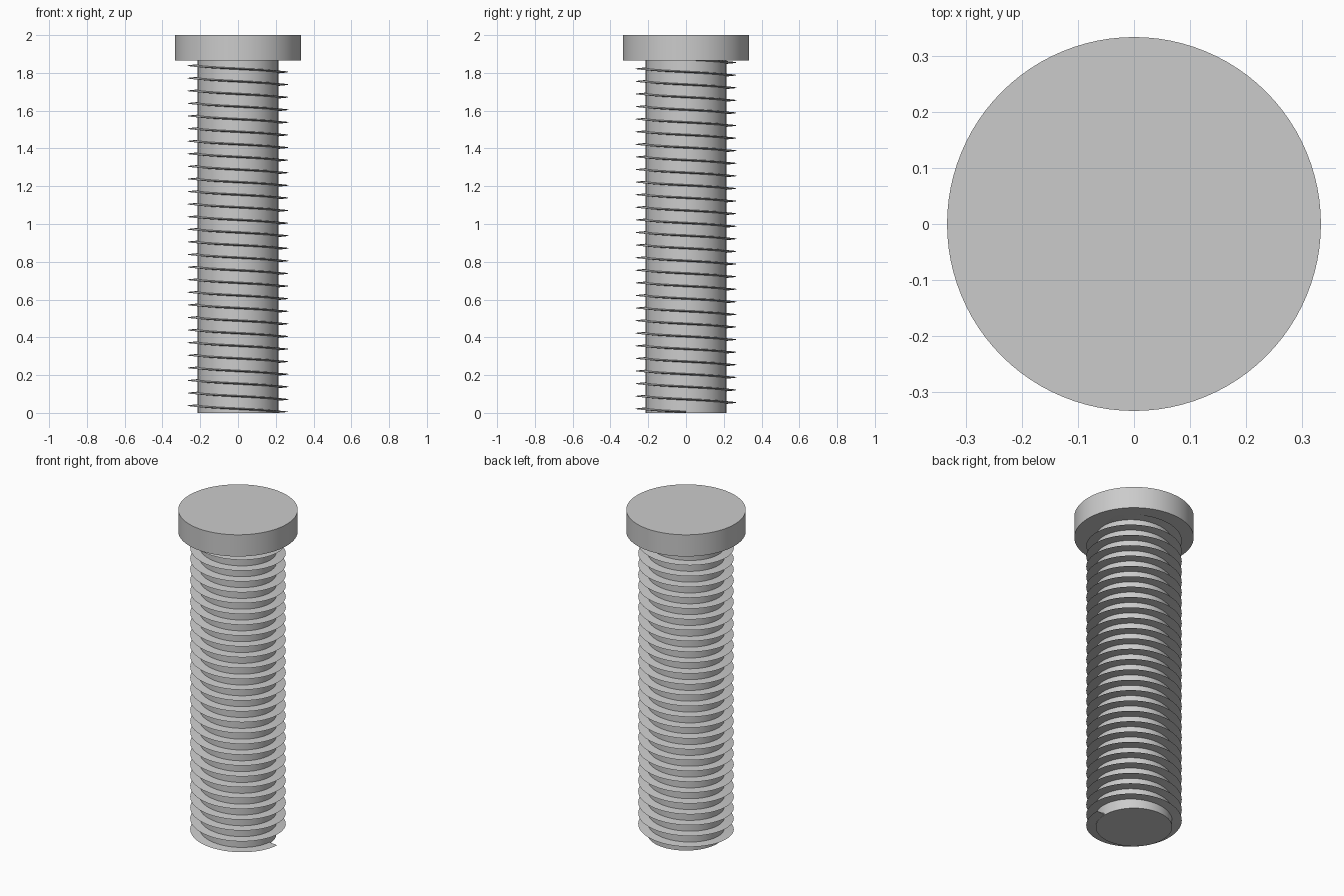
import bpy, bmesh, math

if "Cube" in bpy.data.objects:
    bpy.data.objects.remove(bpy.data.objects["Cube"])

PITCH = 2 / 30
SHAFT_R, THREAD_R, HEAD_R = 0.2133, 0.2667, 0.3333
HEAD_Z = 2 - 2 * PITCH

steel = bpy.data.materials.new("steel grey")
steel.diffuse_color = (0.6, 0.6, 0.6, 1)
steel.use_nodes = True
steel.node_tree.nodes["Principled BSDF"].inputs["Base Color"].default_value = steel.diffuse_color


def finish(obj, name):
    obj.name = name
    obj.data.materials.append(steel)
    bpy.ops.object.select_all(action='DESELECT')
    obj.select_set(True)
    bpy.context.view_layer.objects.active = obj
    bpy.ops.object.shade_smooth_by_angle(angle=math.radians(30))


def cylinder(name, radius, z0, z1):
    bpy.ops.mesh.primitive_cylinder_add(vertices=96, radius=radius, depth=z1 - z0,
                                        location=(0, 0, (z0 + z1) / 2))
    finish(bpy.context.object, name)


# Plain shaft and flat round head
cylinder("shaft", SHAFT_R, 0, HEAD_Z)
cylinder("head", HEAD_R, HEAD_Z, 2)

# Left-handed thread: a thin triangular tooth swept along a helix up into the head
HALF = 0.005
tooth = [(SHAFT_R - 0.003, -HALF), (THREAD_R, 0), (SHAFT_R - 0.003, HALF)]
STEPS, TURNS = 64, 29.8
bm = bmesh.new()
rings = []
for i in range(int(STEPS * TURNS) + 1):
    a = -2 * math.pi * i / STEPS
    z = HALF + PITCH * i / STEPS
    rings.append([bm.verts.new((r * math.cos(a), r * math.sin(a), z + dz))
                  for r, dz in tooth])
for a, b in zip(rings, rings[1:]):
    for k in range(3):
        n = (k + 1) % 3
        bm.faces.new((a[k], a[n], b[n], b[k]))
bm.faces.new(rings[0])
bm.faces.new(rings[-1])
bmesh.ops.recalc_face_normals(bm, faces=bm.faces)
mesh = bpy.data.meshes.new("thread")
bm.to_mesh(mesh)
bm.free()
thread = bpy.data.objects.new("thread", mesh)
bpy.context.collection.objects.link(thread)
finish(thread, "thread")
